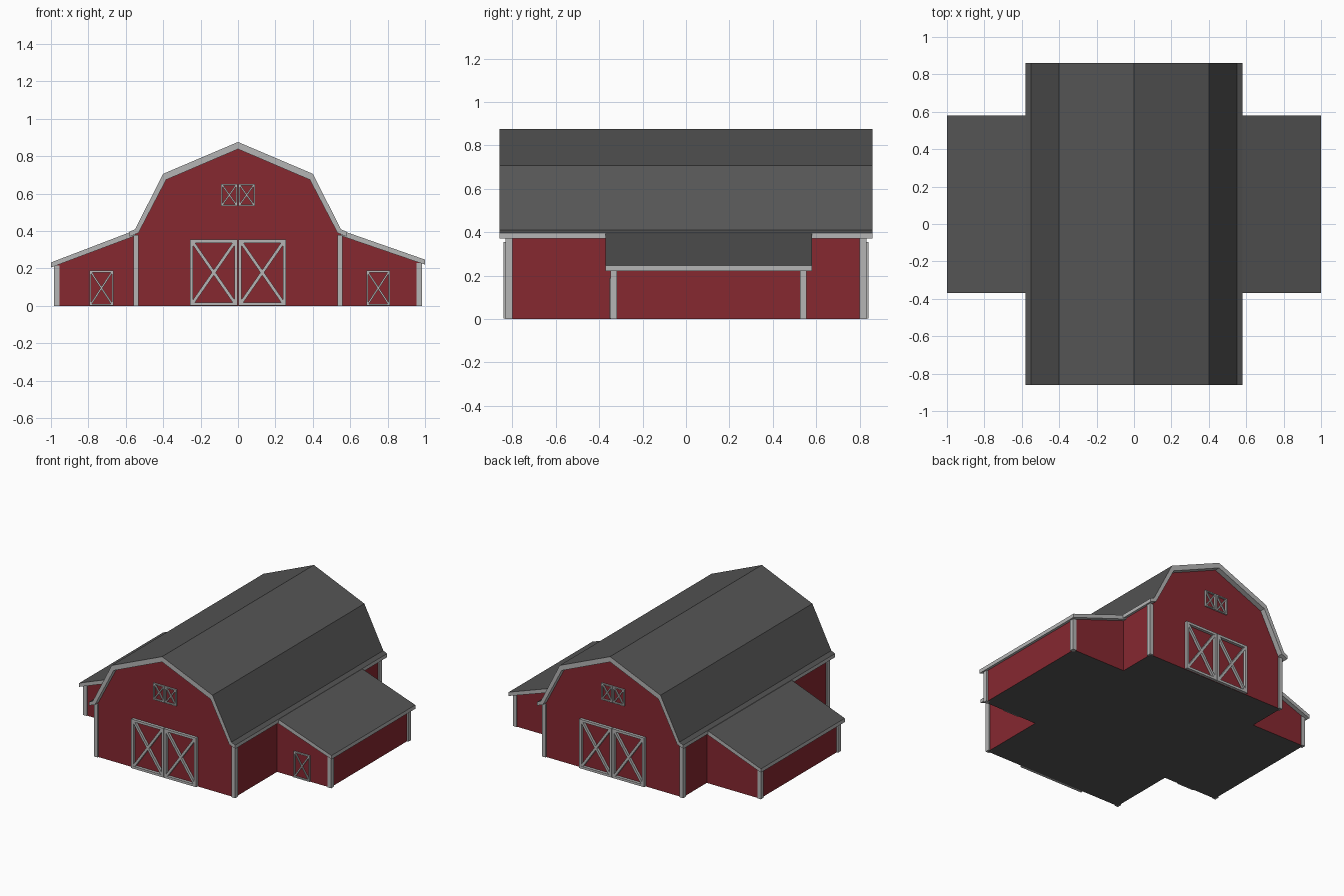
import bpy, bmesh
from math import atan2, hypot
from mathutils import Matrix, Vector

if "Cube" in bpy.data.objects:
    bpy.data.objects.remove(bpy.data.objects["Cube"])


def material(name, rgb):
    m = bpy.data.materials.new(name)
    m.diffuse_color = (*rgb, 1)
    m.use_nodes = True
    m.node_tree.nodes["Principled BSDF"].inputs["Base Color"].default_value = m.diffuse_color
    return m


RED = material("barn_red", (0.24, 0.021, 0.03))
DARK = material("roof_grey", (0.09, 0.09, 0.09))
TRIM = material("trim_grey", (0.46, 0.46, 0.46))


def finish(bm, name, mats):
    bmesh.ops.recalc_face_normals(bm, faces=bm.faces)
    me = bpy.data.meshes.new(name)
    for m in mats:
        me.materials.append(m)
    bm.to_mesh(me)
    bm.free()
    ob = bpy.data.objects.new(name, me)
    bpy.context.collection.objects.link(ob)
    return ob


def prism(name, profile, y0, y1, mats, pick=None):
    """Extrude an (x, z) profile along y; pick(face) marks second-material faces."""
    bm = bmesh.new()
    f = bm.faces.new([bm.verts.new((x, y0, z)) for x, z in profile])
    ext = bmesh.ops.extrude_face_region(bm, geom=[f])["geom"]
    bmesh.ops.translate(bm, vec=(0, y1 - y0, 0),
                        verts=[v for v in ext if isinstance(v, bmesh.types.BMVert)])
    bmesh.ops.recalc_face_normals(bm, faces=bm.faces)
    if pick:
        for f in bm.faces:
            f.material_index = int(pick(f))
    return finish(bm, name, mats)


def add_box(bm, centre, size, angle=0):
    bmesh.ops.create_cube(bm, size=1, matrix=Matrix.Translation(centre)
                          @ Matrix.Rotation(-angle, 4, 'Y')
                          @ Matrix.Diagonal((*size, 1)))


def mirrored(half):
    return half + [(-x, z) for x, z in reversed(half) if x]


def is_top(f):
    return f.normal.z > 0.2


def is_floor(f):
    return f.normal.z < -0.9


def crossed_frame(name, x0, x1, z0, z1, wall_y, w, depth):
    """Rectangular frame with an X brace, standing proud of the wall."""
    bm = bmesh.new()
    out = 1 if wall_y > 0 else -1
    y = wall_y + out * (depth / 2 - 0.002)
    xm, zm, h = (x0 + x1) / 2, (z0 + z1) / 2, w / 2
    for x in (x0 + h, x1 - h):
        add_box(bm, (x, y, zm), (w, depth, z1 - z0))
    for z in (z0 + h, z1 - h):
        add_box(bm, (xm, y, z), (x1 - x0 - 2 * w, depth, w))
    dx, dz = x1 - x0 - 2 * w, z1 - z0 - 2 * w
    for s in (1, -1):
        add_box(bm, (xm, y, zm), (hypot(dx, dz), depth * 0.8, w), s * atan2(dz, dx))
    finish(bm, name, [TRIM])


# Main barn walls
MY = 0.822
prism("main_walls", mirrored([(0.55, 0), (0.55, 0.385), (0.535, 0.40),
                              (0.392, 0.685), (0, 0.855)]),
      -MY, MY, [RED, DARK], is_floor)

# Gambrel roof with flared eaves; edges and underside are trim
outer = [(0.58, 0.396), (0.55, 0.41), (0.40, 0.706), (0, 0.876)]
inner = [(0.58, 0.37), (0.532, 0.39), (0.384, 0.674), (0, 0.838)]
roof_profile = (outer + [(-x, z) for x, z in reversed(outer[:-1])]
                + [(-x, z) for x, z in inner] + list(reversed(inner[:-1])))
prism("main_roof", roof_profile, -0.86, 0.86, [TRIM, DARK], is_top)

# Side wings: side, eave height, door centre
W0, W1 = -0.343, 0.55
for side, s, eave, door_x in (("left", -1, 0.232, -0.73), ("right", 1, 0.247, 0.75)):
    prism(side + "_wing_walls",
          [(s * 0.54, 0), (s * 0.972, 0), (s * 0.972, eave - 0.008), (s * 0.54, 0.39)],
          W0, W1, [RED, DARK], is_floor)
    prism(side + "_wing_roof",
          [(s * 0.545, 0.406), (s, eave), (s, eave - 0.027), (s * 0.545, 0.376)],
          -0.37, 0.58, [TRIM, DARK], is_top)
    crossed_frame(side + "_wing_door", door_x - 0.064, door_x + 0.064,
                  0.002, 0.188, W0, 0.009, 0.012)

# Corner posts
for side, s, top in (("left", -1, 0.215), ("right", 1, 0.23)):
    bm = bmesh.new()
    for y in (-0.815, 0.815):
        add_box(bm, (s * 0.546, y, 0.19), (0.028, 0.032, 0.38))
    for y in (W0 + 0.009, W1 - 0.009):
        add_box(bm, (s * 0.969, y, top / 2), (0.028, 0.03, top))
    finish(bm, side + "_corner_posts", [TRIM])

# Double doors and loft shutters on both gables
for end, y in (("front", -MY), ("back", MY)):
    for side, s in (("left", -1), ("right", 1)):
        a, b = sorted((s * 0.002, s * 0.257))
        crossed_frame(f"{end}_{side}_barn_door", a, b, 0.002, 0.354, y, 0.017, 0.022)
        a, b = sorted((s * 0.002, s * 0.091))
        crossed_frame(f"{end}_{side}_loft_shutter", a, b, 0.534, 0.652, y, 0.008, 0.014)
